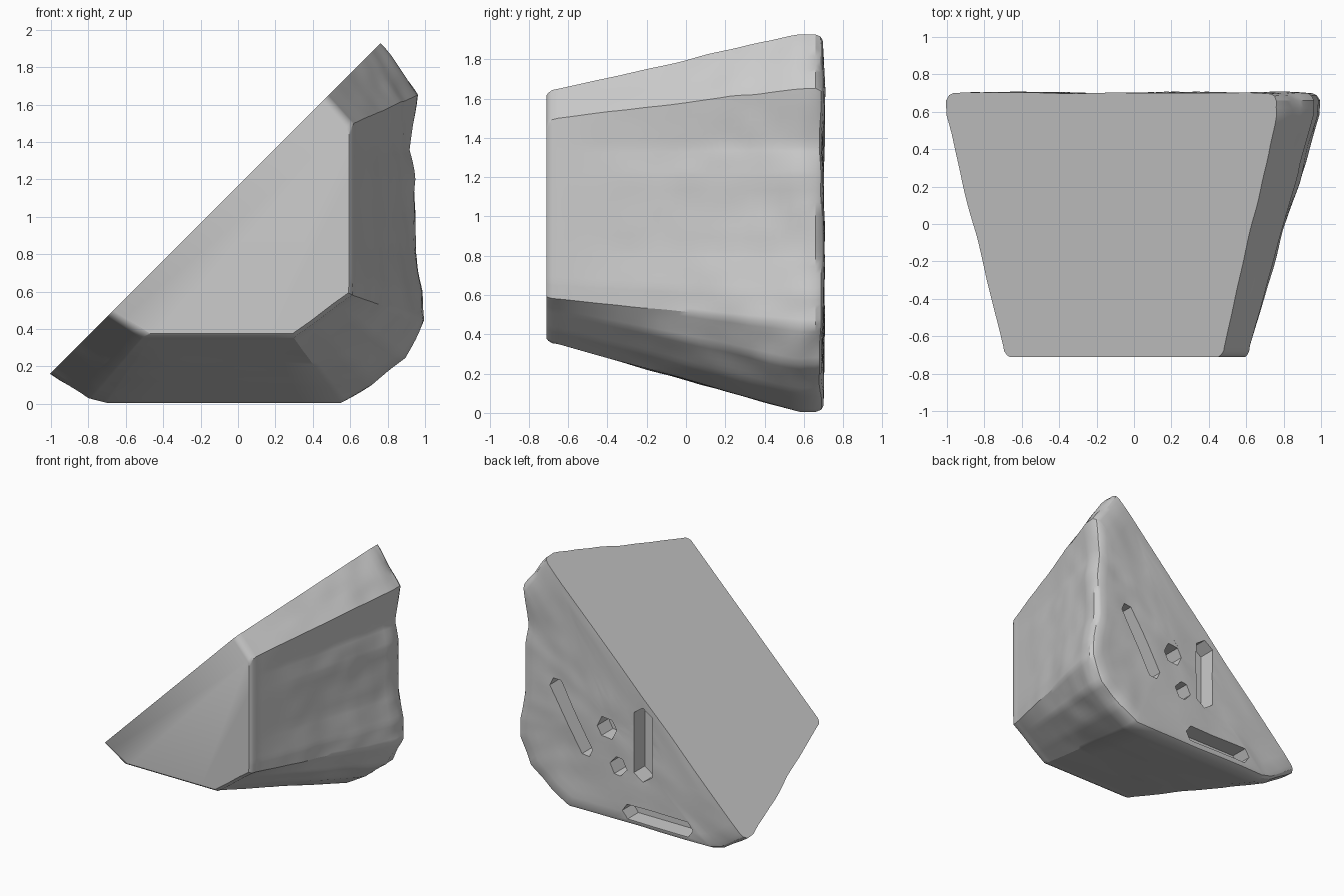
import bpy, bmesh, math
from mathutils import Vector, noise

cube = bpy.data.objects.get("Cube")
if cube:
    bpy.data.objects.remove(cube)

grey = bpy.data.materials.new("stone_grey")
grey.use_nodes = True
grey.diffuse_color = (0.6, 0.6, 0.6, 1)
grey.node_tree.nodes["Principled BSDF"].inputs["Base Color"].default_value = grey.diffuse_color

# Matching cross-sections (x, z) of the small front end and the large back end
FRONT = [(-.80, .53), (-.52, .35), (-.46, .35), (.30, .35), (.40, .42), (.53, .52), (.615, .58),
         (.62, .66), (.62, .85), (.62, 1.2), (.62, 1.35), (.62, 1.5), (.53, 1.6), (.42, 1.72)]
BACK = [(-1.1, .23), (-.8, .03), (-.7, .005), (.55, .005), (.72, .10), (.9, .24), (.99, .45),
        (.985, .6), (.94, .82), (.945, 1.2), (.92, 1.36), (.96, 1.65), (.87, 1.77), (.70, 2.02)]
MID = Vector((.2, .8))


def resample(points, steps=6):
    pts = [Vector(p) for p in points]
    return [a.lerp(b, i / steps) for a, b in zip(pts, pts[1:] + pts[:1]) for i in range(steps)]


def add_object(name, bm):
    mesh = bpy.data.meshes.new(name)
    bmesh.ops.recalc_face_normals(bm, faces=bm.faces)
    bm.to_mesh(mesh)
    bm.free()
    mesh.materials.append(grey)
    obj = bpy.data.objects.new(name, mesh)
    bpy.context.collection.objects.link(obj)
    return obj


# Layers as (y, blend from front to back section, scale): front rounding, walls, back cap
layers = [(-.71, 0, .94), (-.70, 0, .965), (-.68, 0, .99)]
layers += [(-.65 + 1.23 * i / 24, i / 24, 1) for i in range(25)]
layers += [(.62, 1, 1), (.66, 1, 1), (.685, 1, .985), (.695, 1, .96)]
layers += [(.70, 1, .96 - .08 * i) for i in range(1, 12)]

bm = bmesh.new()
front, back = resample(FRONT), resample(BACK)
rings = []
for y, t, scale in layers:
    ring = []
    for f, b in zip(front, back):
        p = MID + (f.lerp(b, t) - MID) * scale
        co = Vector((p.x, y, p.y))
        # Weathered surface, rougher toward the back
        rough = noise.noise(co * 3.2) + .5 * noise.noise(co * 7)
        if scale == 1:
            out = (p - MID).normalized() * rough * .022 * t * min(1, p.y * 4)
            co += Vector((out.x, 0, out.y))
        elif t == 1:
            co.y += rough * .012
        ring.append(bm.verts.new(co))
    rings.append(ring)
for r, s in zip(rings, rings[1:]):
    for i in range(len(r)):
        j = (i + 1) % len(r)
        bm.faces.new((r[i], r[j], s[j], s[i]))
bm.faces.new(rings[0])
bm.faces.new(rings[-1])

# Slice flat along the diagonal and cap the opening
cut = bmesh.ops.bisect_plane(bm, geom=bm.verts[:] + bm.edges[:] + bm.faces[:],
                             plane_co=(0, 0, 1.165), plane_no=(-1, 0, 1), clear_outer=True)
bmesh.ops.holes_fill(bm, edges=[e for e in bm.edges if e.is_boundary], sides=0)
stone = add_object("stone_wedge", bm)


# Recesses in the back: elongated six-sided pockets from one end to the other
def pocket(bm, start, end, width, y0=.56, y1=.8):
    a, b = Vector(start), Vector(end)
    d = (b - a).normalized()
    n = Vector((-d.y, d.x)) * width / 2
    tip = d * width * .35
    outline = [a, a + tip + n, b - tip + n, b, b - tip - n, a + tip - n]
    lo, hi = ([bm.verts.new((p.x, y, p.y)) for p in outline] for y in (y0, y1))
    bm.faces.new(lo)
    bm.faces.new(hi)
    for i in range(6):
        j = (i + 1) % 6
        bm.faces.new((lo[i], lo[j], hi[j], hi[i]))


bm = bmesh.new()
pocket(bm, (.68, 1.0), (.36, .46), .11)
pocket(bm, (-.11, .97), (-.11, .38), .16)
pocket(bm, (.07, .11), (-.55, .11), .12)
pocket(bm, (.25, .81), (.16, .65), .15)
pocket(bm, (.18, .46), (.03, .44), .14)
cutter = add_object("pocket_cutter", bm)
cutter.hide_render = True

mod = stone.modifiers.new("pockets", 'BOOLEAN')
mod.object = cutter
mod.operation = 'DIFFERENCE'
mod.solver = 'EXACT'
bpy.context.view_layer.objects.active = stone
stone.select_set(True)
bpy.ops.object.modifier_apply(modifier=mod.name)
bpy.data.objects.remove(cutter)
bpy.ops.object.shade_smooth_by_angle(angle=math.radians(32))
